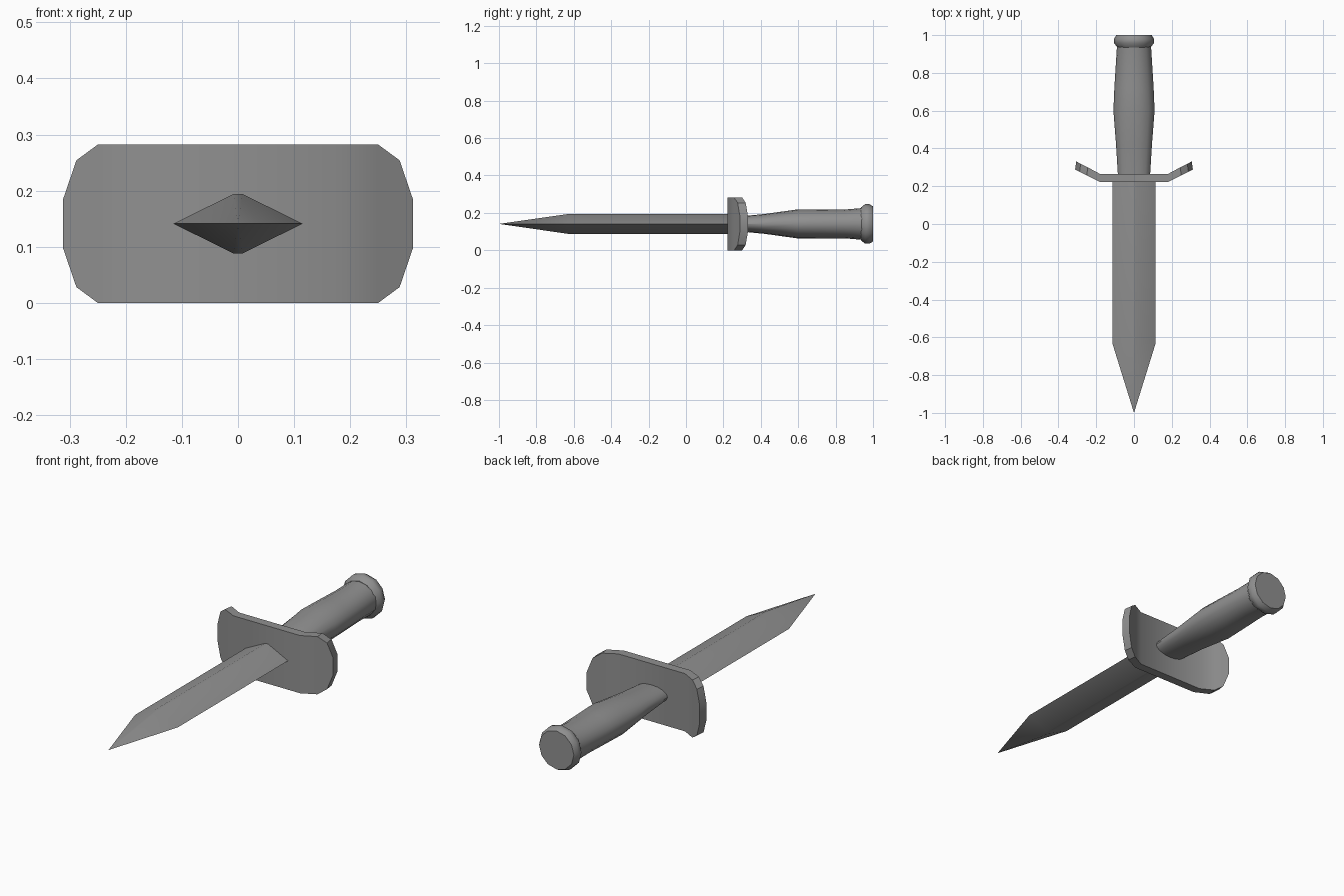
import bpy, bmesh, math

cube = bpy.data.objects.get("Cube")
if cube:
    bpy.data.objects.remove(cube, do_unlink=True)

AXIS_Z = 0.141

steel = bpy.data.materials.new("plain grey")
steel.use_nodes = True
grey = (0.28, 0.28, 0.28, 1)
steel.diffuse_color = grey
steel.node_tree.nodes["Principled BSDF"].inputs["Base Color"].default_value = grey


def loft(name, rings, angle=35):
    """Skin a list of closed rings, cap both ends and weld collapsed points."""
    bm = bmesh.new()
    loops = [[bm.verts.new(p) for p in ring] for ring in rings]
    count = len(loops[0])
    for a, b in zip(loops, loops[1:]):
        for i in range(count):
            j = (i + 1) % count
            bm.faces.new((a[i], a[j], b[j], b[i]))
    bm.faces.new(loops[0])
    bm.faces.new(loops[-1])
    bmesh.ops.remove_doubles(bm, verts=bm.verts, dist=0.0005)
    bmesh.ops.recalc_face_normals(bm, faces=bm.faces)
    mesh = bpy.data.meshes.new(name)
    bm.to_mesh(mesh)
    bm.free()
    mesh.materials.append(steel)
    obj = bpy.data.objects.new(name, mesh)
    bpy.context.collection.objects.link(obj)
    bpy.ops.object.select_all(action='DESELECT')
    obj.select_set(True)
    bpy.context.view_layer.objects.active = obj
    bpy.ops.object.shade_smooth_by_angle(angle=math.radians(angle))
    return obj


def oval(y, rx, rz, sides):
    turn = math.tau / sides
    return [(rx * math.cos(i * turn), y, AXIS_Z + rz * math.sin(i * turn))
            for i in range(sides)]


# Blade: diamond section with a narrow flat ridge, tapering to a point
def diamond(y, s):
    outline = [(0.115, 0), (0.008, 0.053), (-0.008, 0.053),
               (-0.115, 0), (-0.008, -0.053), (0.008, -0.053)]
    return [(x * s, y, AXIS_Z + z * s) for x, z in outline]


loft("blade", [diamond(0.24, 1), diamond(-0.63, 1), diamond(-1, 0)])

# Guard: plate with clipped corners and wings bent toward the handle
half = [(0.18, 0.141), (0.25, 0.141), (0.288, 0.113), (0.312, 0.043)]
columns = [(-x, h) for x, h in reversed(half)] + half


def guard_ring(x, h):
    bend = max(0, abs(x) - 0.18) * 0.5
    front, back = 0.222 + bend, 0.265 + bend
    back_x = x * 0.98 if bend else x
    return [(x, front, AXIS_Z - h), (x, front, AXIS_Z + h),
            (back_x, back, AXIS_Z + h), (back_x, back, AXIS_Z - h)]


loft("guard", [guard_ring(x, h) for x, h in columns])

# Grip: flattened at the guard, swelling to a rounder middle
grip = [(0.255, 0.085, 0.037), (0.42, 0.095, 0.053), (0.6, 0.109, 0.078),
        (0.72, 0.104, 0.077), (0.85, 0.096, 0.077), (0.945, 0.09, 0.085)]
loft("grip", [oval(y, rx, rz, 16) for y, rx, rz in grip])

# Pommel: short flared ring with a flat end
pommel = [(0.935, 0.088), (0.958, 0.106), (0.98, 0.106), (1.0, 0.094)]
loft("pommel", [oval(y, r, r, 12) for y, r in pommel], 45)
